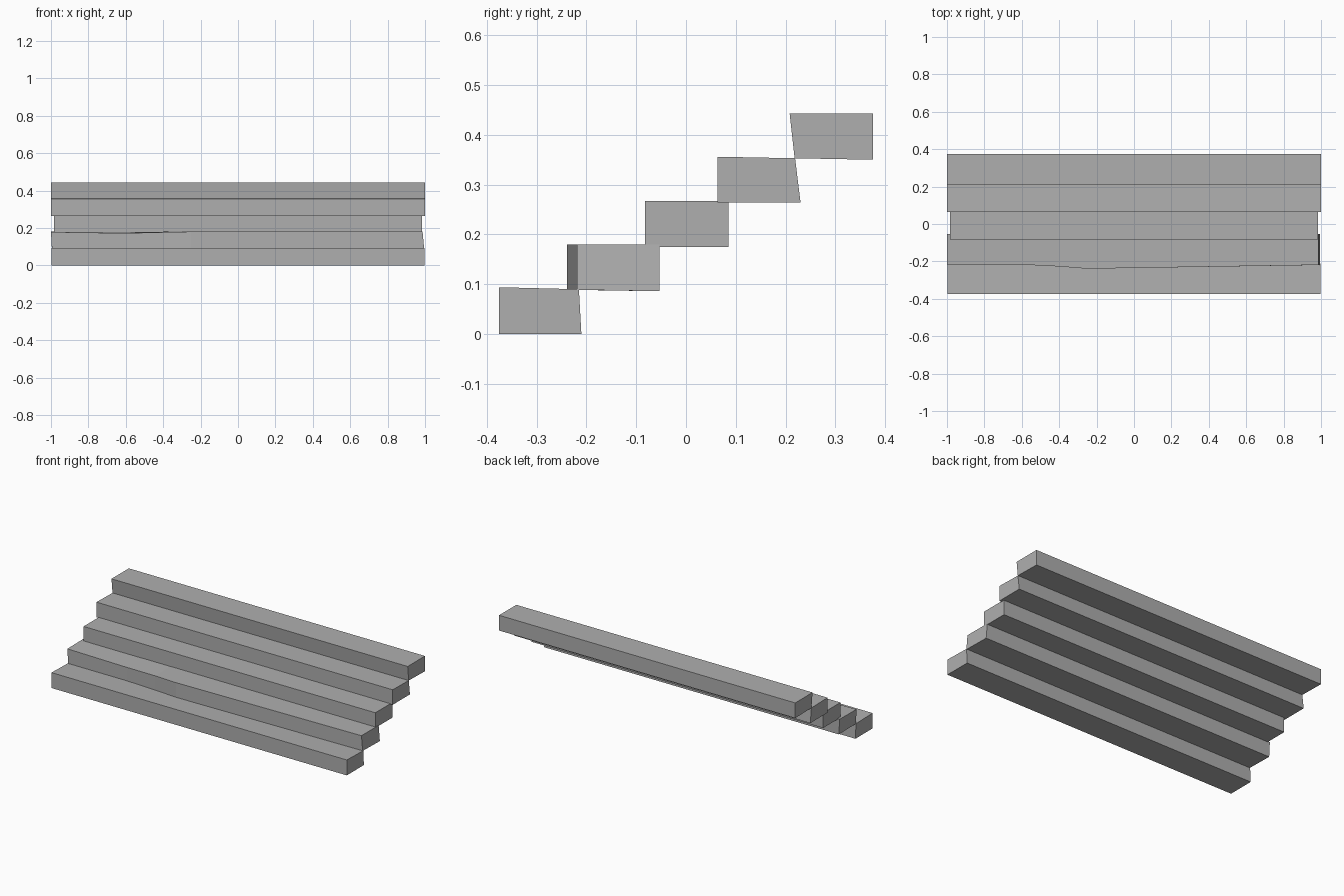
import bpy
import bmesh

if "Cube" in bpy.data.objects:
    bpy.data.objects.remove(bpy.data.objects["Cube"], do_unlink=True)

stone = bpy.data.materials.new("stone_grey")
stone.use_nodes = True
colour = (0.43, 0.43, 0.43, 1)
stone.diffuse_color = colour
stone.node_tree.nodes["Principled BSDF"].inputs["Base Color"].default_value = colour


def loft(name, sections):
    """Skin a row of four-cornered sections with capped ends."""
    bm = bmesh.new()
    rings = [[bm.verts.new(p) for p in ring] for ring in sections]
    for a, b in zip(rings, rings[1:]):
        for i in range(4):
            j = (i + 1) % 4
            bm.faces.new((a[i], a[j], b[j], b[i]))
    bm.faces.new(rings[0])
    bm.faces.new(rings[-1])
    bmesh.ops.recalc_face_normals(bm, faces=bm.faces)
    mesh = bpy.data.meshes.new(name)
    bm.to_mesh(mesh)
    bm.free()
    mesh.materials.append(stone)
    obj = bpy.data.objects.new(name, mesh)
    bpy.context.collection.objects.link(obj)


# Straight steps: half length, then the side profile (y, z) from bottom front round
straight = {
    "bottom_step": (0.997, [(-0.375, 0), (-0.21, 0), (-0.215, 0.09), (-0.375, 0.094)]),
    "middle_step": (0.985, [(-0.082, 0.175), (0.085, 0.175), (0.085, 0.267), (-0.082, 0.267)]),
    "fourth_step": (1.0, [(0.063, 0.264), (0.23, 0.264), (0.219, 0.353), (0.063, 0.356)]),
    "top_step": (1.0, [(0.218, 0.353), (0.375, 0.35), (0.375, 0.443), (0.208, 0.443)]),
}
for name, (half, profile) in straight.items():
    loft(name, [[(x, y, z) for y, z in profile] for x in (-half, half)])

# Worn second step: x at bottom, x at top, front edge y, front edge height
worn = [
    (-0.995, -1.0, -0.217, 0.178),
    (-0.6, -0.6, -0.217, 0.172),
    (-0.4, -0.4, -0.227, 0.177),
    (-0.25, -0.25, -0.239, 0.18),
    (0.0, 0.0, -0.235, 0.18),
    (0.995, 0.987, -0.219, 0.18),
]
loft("second_step", [
    [(xb, min(y, -0.215), 0.089), (xb, -0.053, 0.086), (xt, -0.053, 0.18), (xt, y, z)]
    for xb, xt, y, z in worn
])
